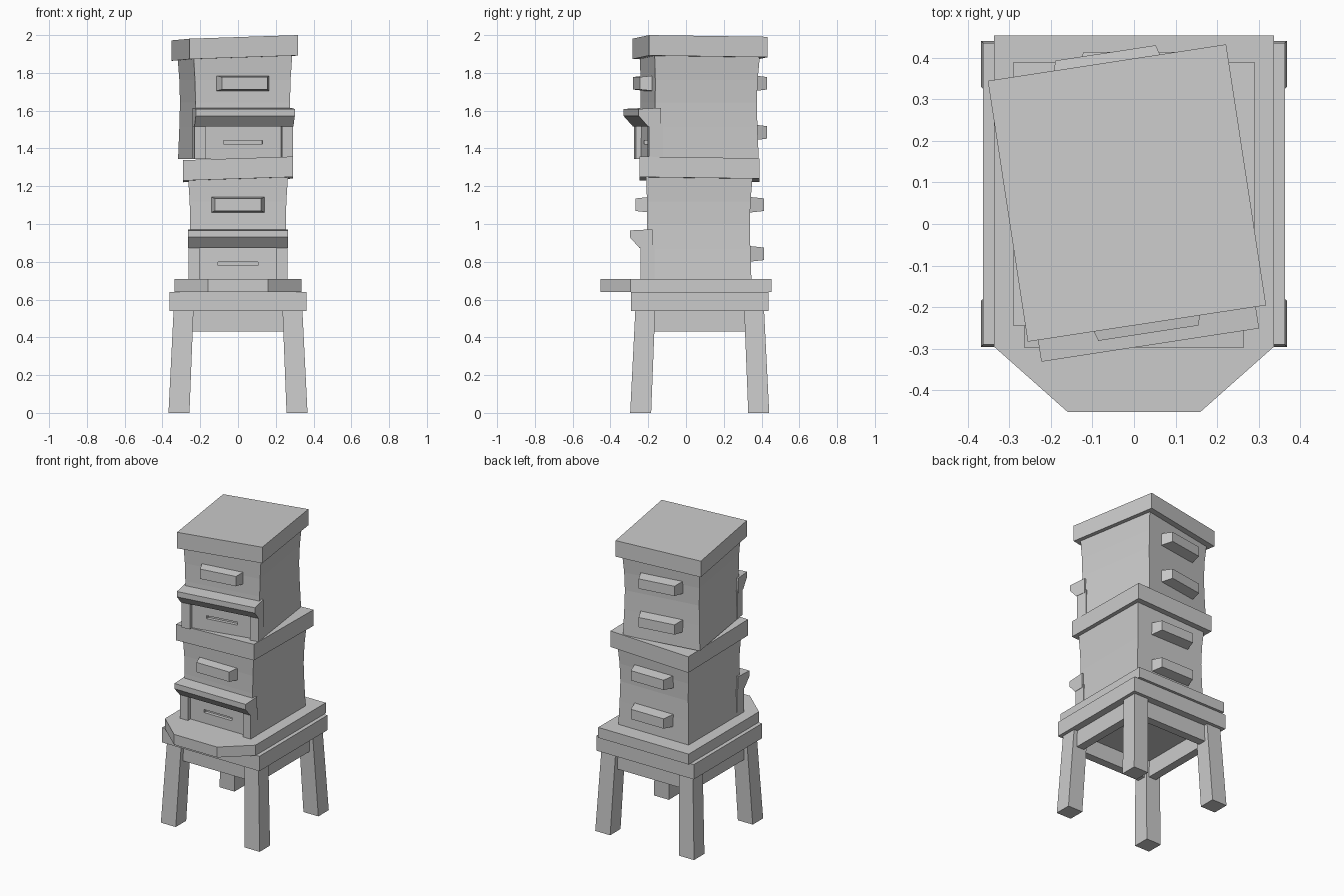
import bpy, bmesh
from math import radians
from mathutils import Matrix

if "Cube" in bpy.data.objects:
    bpy.data.objects.remove(bpy.data.objects["Cube"])

CY = 0.0725          # y of the stand and hive axis
STEP = 0.643         # height of one hive


def make(name, rings, mat=Matrix()):
    """Closed solid skinned through rings with equal point counts."""
    bm = bmesh.new()
    vs = [[bm.verts.new(mat @ Matrix.Translation(p).to_translation()) for p in r] for r in rings]
    n = len(rings[0])
    for a, b in zip(vs, vs[1:]):
        for i in range(n):
            j = (i + 1) % n
            bm.faces.new((a[i], a[j], b[j], b[i]))
    bm.faces.new(vs[0][::-1])
    bm.faces.new(vs[-1])
    bmesh.ops.recalc_face_normals(bm, faces=bm.faces)
    me = bpy.data.meshes.new(name)
    bm.to_mesh(me)
    bm.free()
    ob = bpy.data.objects.new(name, me)
    bpy.context.collection.objects.link(ob)
    return ob


def rect(x0, x1, y0, y1, z):
    return [(x0, y0, z), (x1, y0, z), (x1, y1, z), (x0, y1, z)]


def box(name, x0, x1, y0, y1, z0, z1, mat=Matrix()):
    return make(name, [rect(x0, x1, y0, y1, z0), rect(x0, x1, y0, y1, z1)], mat)


def hive(tag, mat):
    # waisted body
    rings = [(0.70, 0.262, 0.285, 0.274), (0.87, 0.256, 0.283, 0.268),
             (1.00, 0.253, 0.279, 0.265), (1.12, 0.256, 0.279, 0.269),
             (1.26, 0.265, 0.284, 0.281)]
    body = make(tag + "_body", [rect(-w, w, -f, b, z) for z, w, f, b in rings], mat)
    # entrance slot
    cut = box(tag + "_slot_cutter", -0.105, 0.105, -0.33, -0.262, 0.78, 0.80, mat)
    cut.hide_render = True
    cut.hide_viewport = True
    cut.display_type = 'WIRE'
    mod = body.modifiers.new("slot", 'BOOLEAN')
    mod.operation = 'DIFFERENCE'
    mod.solver = 'EXACT'
    mod.object = cut
    # posts beside the entrance
    for s, side in ((-1, "left"), (1, "right")):
        box(f"{tag}_{side}_entrance_post", *sorted((s * 0.205, s * 0.263)),
            -0.313, -0.24, 0.70, 0.89, mat)
    # awning with sloped underside
    prof = [(-0.25, 0.872), (-0.318, 0.872), (-0.37, 0.93), (-0.37, 0.966), (-0.25, 0.972)]
    make(tag + "_awning", [[(x, y, z) for y, z in prof] for x in (-0.265, 0.265)], mat)
    # tapered handles: one in front, two behind
    for s, z, part in ((-1, 1.102, "front"), (1, 1.102, "back_upper"), (1, 0.842, "back_lower")):
        make(f"{tag}_{part}_handle",
             [[(a * w, s * y, z + b * h) for a, b in ((-1, -1), (1, -1), (1, 1), (-1, 1))]
              for y, w, h in ((0.25, 0.149, 0.043), (0.341, 0.122, 0.033))], mat)
    # slightly tilted lid
    lid = [[(a * 0.29, b * 0.3175, z + a * 0.0095 - b * 0.0045)
            for a, b in ((-1, -1), (1, -1), (1, 1), (-1, 1))] for z in (1.235, 1.343)]
    make(tag + "_lid", lid, mat)


# stand: splayed legs, apron frame, seat slab
for sx, nx in ((-1, "left"), (1, "right")):
    for sy, ny in ((-1, "front"), (1, "back")):
        make(f"{ny}_{nx}_leg",
             [rect(sx * a, sx * b, CY + sy * a, CY + sy * b, z)
              for z, a, b in ((0, 0.257, 0.368), (0.56, 0.235, 0.34))])
    box(f"{nx}_apron", *sorted((sx * 0.26, sx * 0.315)), CY - 0.28, CY + 0.28, 0.43, 0.56)
for sy, ny in ((-1, "front"), (1, "back")):
    box(f"{ny}_apron", -0.28, 0.28, *sorted((CY + sy * 0.26, CY + sy * 0.315)), 0.43, 0.56)
box("stand_slab", -0.363, 0.363, CY - 0.363, CY + 0.363, 0.54, 0.64)

# landing board with cut front corners
outline = [(-0.16, -0.452), (0.16, -0.452), (0.337, -0.295),
           (0.337, 0.453), (-0.337, 0.453), (-0.337, -0.295)]
make("landing_board", [[(x, y, z) for x, y in outline] for z in (0.64, 0.71)])

# two stacked hives, the upper one turned
hive("lower_hive", Matrix.Translation((0, CY, 0)))
hive("upper_hive", Matrix.Translation((-0.017, CY + 0.002, STEP)) @ Matrix.Rotation(radians(8.7), 4, 'Z'))
